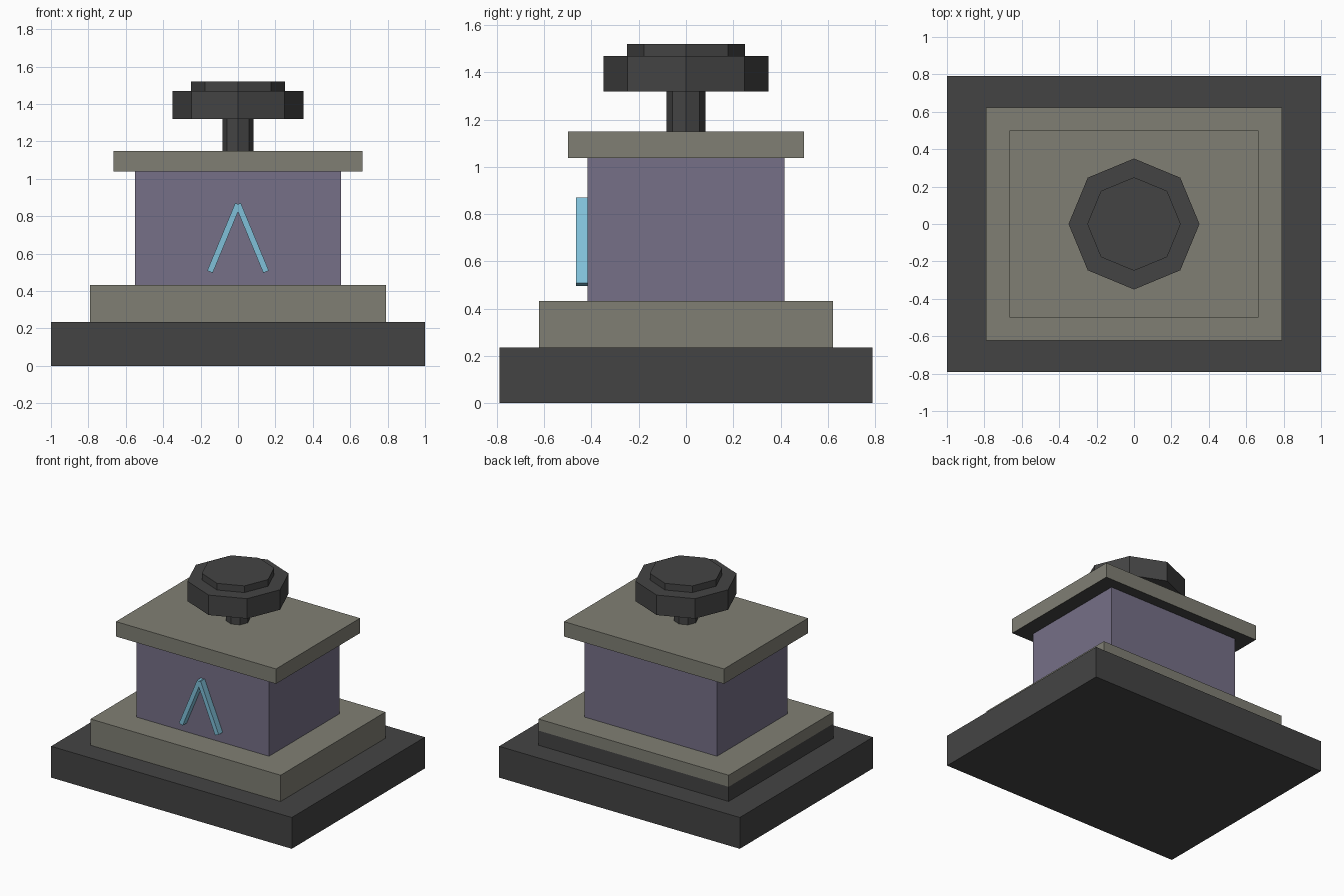
import bpy, bmesh, math
from mathutils import Matrix, Vector

if "Cube" in bpy.data.objects:
    bpy.data.objects.remove(bpy.data.objects["Cube"])


def material(name, srgb):
    m = bpy.data.materials.new(name)
    lin = [((c / 255 + 0.055) / 1.055) ** 2.4 for c in srgb]
    m.diffuse_color = (*lin, 1)
    m.use_nodes = True
    m.node_tree.nodes["Principled BSDF"].inputs["Base Color"].default_value = m.diffuse_color
    return m


DARK = material("charcoal", (68, 68, 68))
STONE = material("warm grey", (128, 127, 116))
PURPLE = material("dusty purple", (118, 112, 135))
BLUE = material("light blue", (128, 192, 217))


def finish(name, bm, *mats):
    mesh = bpy.data.meshes.new(name)
    bm.to_mesh(mesh)
    bm.free()
    for m in mats:
        mesh.materials.append(m)
    obj = bpy.data.objects.new(name, mesh)
    bpy.context.collection.objects.link(obj)
    return obj


def block(hx, hy, z0, z1):
    """Box of half sizes hx, hy between two heights."""
    bm = bmesh.new()
    bmesh.ops.create_cube(bm, size=1, matrix=Matrix.Translation((0, 0, (z0 + z1) / 2))
                          @ Matrix.Diagonal((2 * hx, 2 * hy, z1 - z0, 1)))
    bm.normal_update()
    return bm


def octagon(name, r, z0, z1):
    """Eight-sided drum with a corner on each axis."""
    bm = bmesh.new()
    bmesh.ops.create_cone(bm, cap_ends=True, segments=8, radius1=r, radius2=r,
                          depth=z1 - z0, matrix=Matrix.Translation((0, 0, (z0 + z1) / 2)))
    return finish(name, bm, DARK)


# Stepped base and body
finish("base", block(1.0, 0.79, 0, 0.235), DARK)
finish("body", block(0.55, 0.417, 0.43, 1.04), PURPLE)

# Plinth, with a dark lower band on the back and left sides
bm = block(0.79, 0.622, 0.235, 0.432)
bmesh.ops.bisect_plane(bm, geom=bm.verts[:] + bm.edges[:] + bm.faces[:],
                       plane_co=(0, 0, 0.345), plane_no=(0, 0, 1))
bm.normal_update()
for f in bm.faces:
    low = f.calc_center_median().z < 0.345
    f.material_index = int(low and (f.normal.y > 0.5 or f.normal.x < -0.5))
finish("plinth", bm, STONE, DARK)

# Lid with a dark underside
bm = block(0.665, 0.499, 1.038, 1.15)
for f in bm.faces:
    f.material_index = int(f.normal.z < -0.5)
finish("lid", bm, STONE, DARK)

# Knob
octagon("knob_stem", 0.082, 1.15, 1.32)
octagon("knob", 0.35, 1.32, 1.47)
octagon("knob_cap", 0.25, 1.47, 1.52)

# Two slanted bars on the front
for side, label in ((-1, "left"), (1, "right")):
    top, foot = Vector((0, 0, 0.865)), Vector((0.15 * side, 0, 0.503))
    run = foot - top
    mid = (top + foot) / 2
    mid.y = -0.44
    bm = bmesh.new()
    bmesh.ops.create_cube(bm, size=1, matrix=Matrix.Translation(mid)
                          @ Matrix.Rotation(math.atan2(run.x, run.z), 4, "Y")
                          @ Matrix.Diagonal((0.032, 0.05, run.length, 1)))
    finish(f"emblem_bar_{label}", bm, BLUE)
